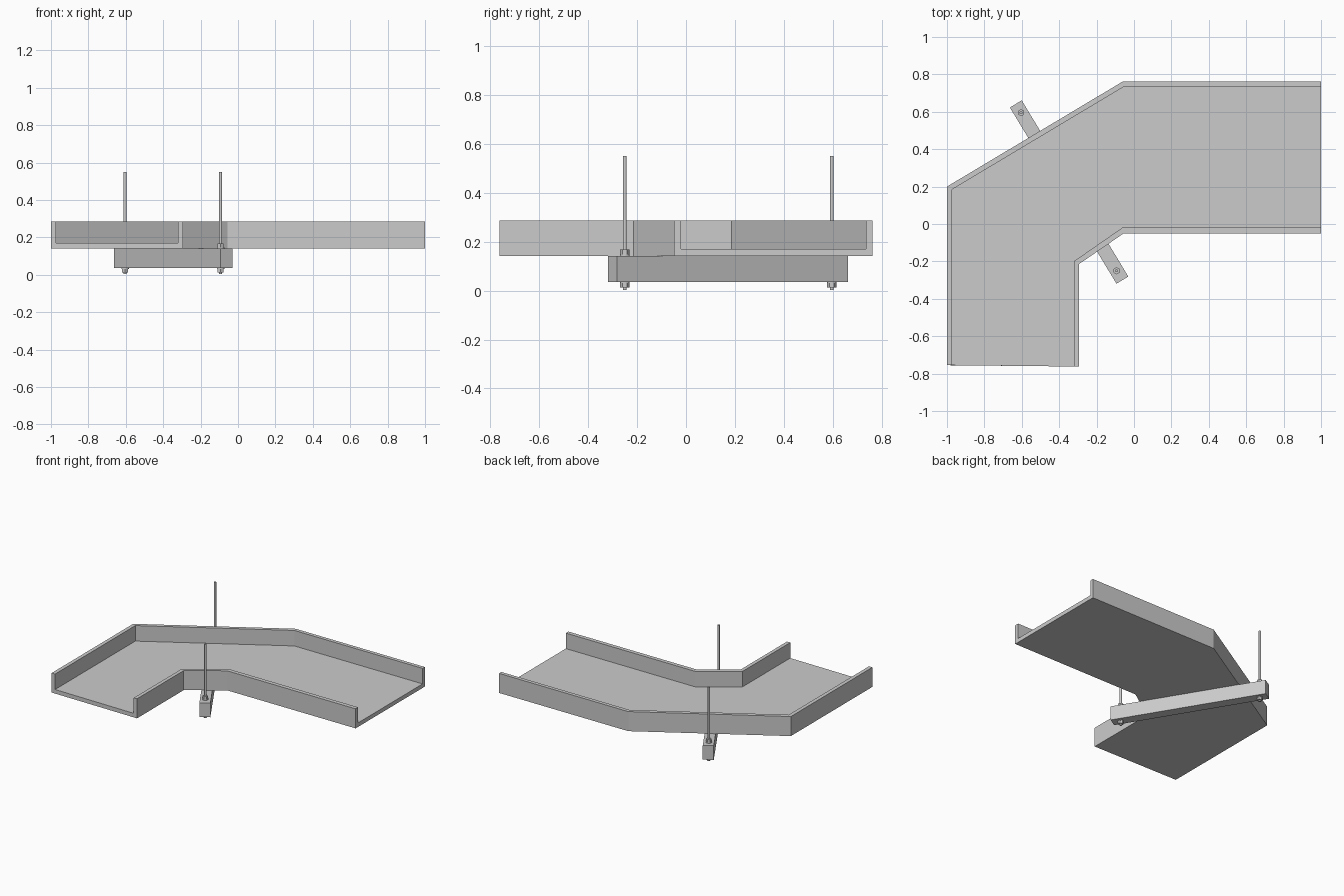
import bpy, bmesh, math
from mathutils import Vector

if "Cube" in bpy.data.objects:
    bpy.data.objects.remove(bpy.data.objects["Cube"])


def make_object(name, bm):
    bmesh.ops.recalc_face_normals(bm, faces=bm.faces)
    mesh = bpy.data.meshes.new(name)
    bm.to_mesh(mesh)
    bm.free()
    ob = bpy.data.objects.new(name, mesh)
    bpy.context.collection.objects.link(ob)
    return ob


def cylinder(name, xy, z0, z1, radius, sides, turn=0.0):
    bpy.ops.mesh.primitive_cylinder_add(
        vertices=sides, radius=radius, depth=z1 - z0,
        location=(xy[0], xy[1], (z0 + z1) / 2), rotation=(0, 0, turn))
    ob = bpy.context.object
    ob.name = name
    if sides > 8:
        bpy.ops.object.shade_smooth_by_angle()
    return ob


# Tray: U-shaped section carried along the mitred bend
BASE, FLOOR, TOP = 0.14, 0.17, 0.285
outer_out = [(1, 0.762), (-0.06, 0.762), (-1, 0.2), (-1, -0.755)]
outer_in = [(1, 0.735), (-0.052, 0.735), (-0.972, 0.185), (-0.972, -0.755)]
inner_in = [(1, -0.02), (-0.063, -0.02), (-0.322, -0.2), (-0.322, -0.762)]
inner_out = [(1, -0.05), (-0.055, -0.05), (-0.295, -0.215), (-0.295, -0.762)]
section = [(outer_out, BASE), (outer_out, TOP), (outer_in, TOP), (outer_in, FLOOR),
           (inner_in, FLOOR), (inner_in, TOP), (inner_out, TOP), (inner_out, BASE)]
bm = bmesh.new()
rings = [[bm.verts.new((*line[i], z)) for line, z in section] for i in range(4)]
for a, b in zip(rings, rings[1:]):
    for j in range(8):
        k = (j + 1) % 8
        bm.faces.new((a[j], a[k], b[k], b[j]))
bm.faces.new(rings[0])
bm.faces.new(rings[-1])
make_object("cable_tray", bm)

# Support bar under the bend
start, end = Vector((-0.632, 0.642)), Vector((-0.062, -0.30))
axis = end - start
angle = math.atan2(axis.y, axis.x)
mid = (start + end) / 2
bpy.ops.mesh.primitive_cube_add(size=1, location=(mid.x, mid.y, 0.0875),
                                rotation=(0, 0, angle))
bar = bpy.context.object
bar.name = "support_bar"
bar.scale = (axis.length, 0.074, 0.105)

# Hanger rods with washers and hex nuts
for side, xy in (("outer", (-0.604, 0.595)), ("inner", (-0.093, -0.25))):
    cylinder(side + "_hanger_rod", xy, 0.003, 0.55, 0.008, 16)
    for level, washer, nut in (("lower", (0.031, 0.035), (0.012, 0.031)),
                               ("upper", (0.14, 0.146), (0.146, 0.167))):
        cylinder(f"{side}_{level}_washer", xy, *washer, 0.02, 20)
        cylinder(f"{side}_{level}_nut", xy, *nut, 0.019, 6, angle)
